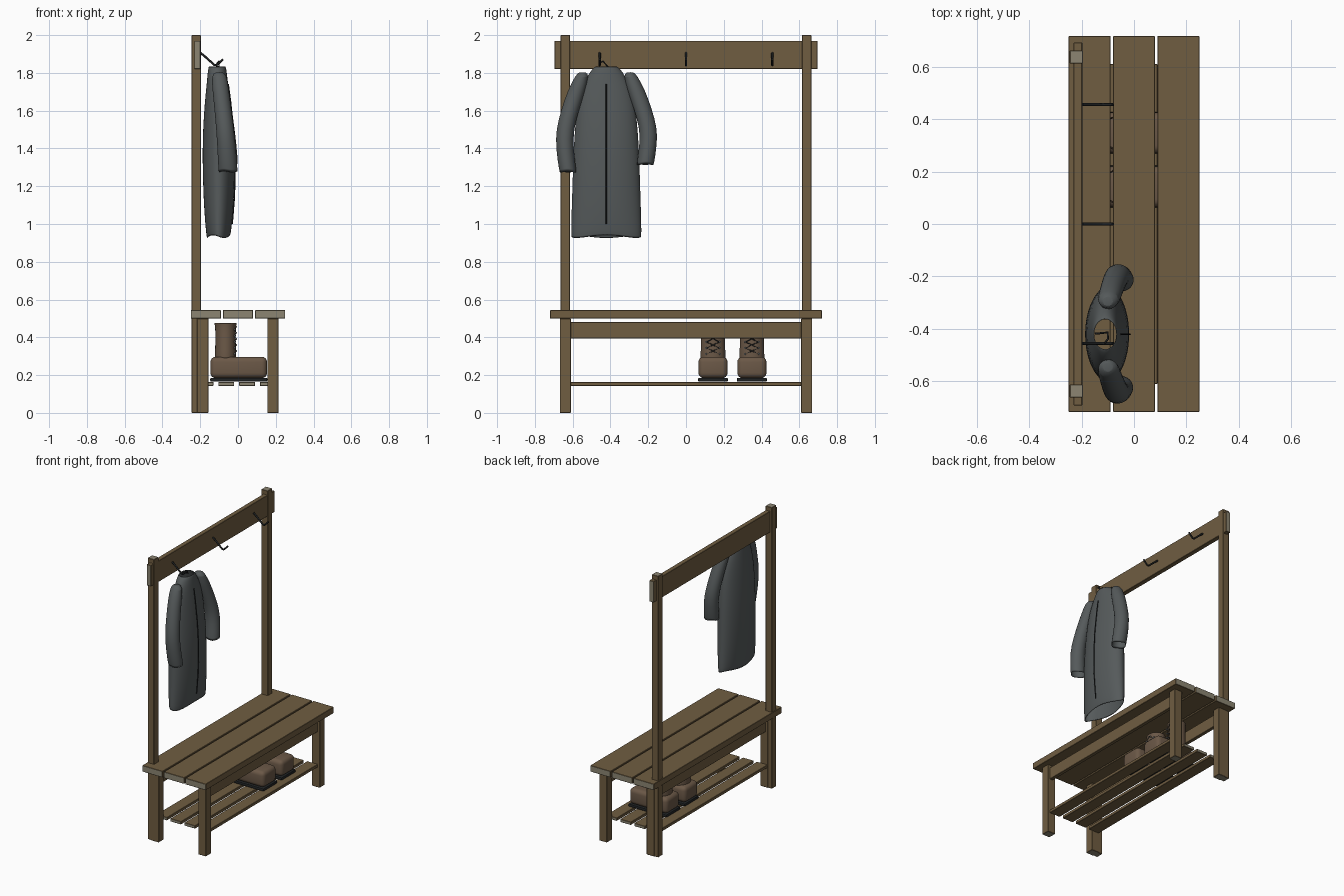
import bpy, bmesh
from math import cos, sin, pi
from mathutils import Vector

cube = bpy.data.objects.get("Cube")
if cube:
    bpy.data.objects.remove(cube)


def material(name, rgb):
    m = bpy.data.materials.new(name)
    m.use_nodes = True
    m.diffuse_color = (*rgb, 1)
    m.node_tree.nodes["Principled BSDF"].inputs["Base Color"].default_value = (*rgb, 1)
    return m


WOOD = material("brown wood", (0.162, 0.110, 0.053))
GRAIN = material("pale end grain", (0.262, 0.235, 0.171))
CLOTH = material("grey cloth", (0.091, 0.102, 0.104))
LEATHER = material("brown leather", (0.147, 0.098, 0.063))
BLACK = material("black rubber and iron", (0.014, 0.016, 0.017))
STEEL = material("grey steel", (0.25, 0.25, 0.24))


def finish(bm, name, mats, smooth=False):
    bmesh.ops.recalc_face_normals(bm, faces=bm.faces)
    me = bpy.data.meshes.new(name)
    bm.to_mesh(me)
    bm.free()
    for m in mats:
        me.materials.append(m)
    ob = bpy.data.objects.new(name, me)
    bpy.context.collection.objects.link(ob)
    if smooth:
        shade(ob)
    return ob


def shade(ob):
    bpy.ops.object.select_all(action='DESELECT')
    ob.select_set(True)
    bpy.context.view_layer.objects.active = ob
    bpy.ops.object.shade_smooth_by_angle()


def box(name, x, y, z, mats, bevel=0.0, segments=1, long_axis=None):
    """Box from ranges; faces across long_axis take the second material."""
    bm = bmesh.new()
    bmesh.ops.create_cube(bm, size=1)
    for v in bm.verts:
        v.co = [r[0] + (c + 0.5) * (r[1] - r[0]) for c, r in zip(v.co, (x, y, z))]
    if bevel:
        bmesh.ops.bevel(bm, geom=bm.edges[:], offset=bevel, segments=segments,
                        profile=0.5, affect='EDGES')
    bm.normal_update()
    if long_axis is not None:
        for f in bm.faces:
            f.material_index = int(abs(f.normal[long_axis]) > 0.9)
    return finish(bm, name, mats, segments > 1)


def timber(name, x, y, z, axis):
    return box(name, x, y, z, [WOOD, GRAIN], 0.002, 1, axis)


def loft(name, rings, mat, sides=24, wave=0.0, cap_first=False, thick=0.004):
    """Skin through horizontal ellipses given as (x, y, z, half x, half y)."""
    bm = bmesh.new()
    loops = []
    for i, (x, y, z, rx, ry) in enumerate(rings):
        w = wave if i == len(rings) - 1 else 0
        angles = [2 * pi * k / sides for k in range(sides)]
        loops.append([bm.verts.new((x + rx * cos(a), y + ry * sin(a), z + w * cos(3 * a)))
                      for a in angles])
    for a, b in zip(loops, loops[1:]):
        for k in range(sides):
            n = (k + 1) % sides
            bm.faces.new((a[k], a[n], b[n], b[k]))
    if cap_first:
        bm.faces.new(loops[0])
    ob = finish(bm, name, [mat])
    shell = ob.modifiers.new("shell", 'SOLIDIFY')
    shell.thickness = thick
    sub = ob.modifiers.new("smooth", 'SUBSURF')
    sub.levels = sub.render_levels = 1
    shade(ob)
    return ob


def rod(name, points, radius, mat):
    cu = bpy.data.curves.new(name, 'CURVE')
    cu.dimensions = '3D'
    cu.bevel_depth = radius
    cu.bevel_resolution = 2
    cu.use_fill_caps = True
    sp = cu.splines.new('POLY')
    sp.points.add(len(points) - 1)
    for p, co in zip(sp.points, points):
        p.co = (*co, 1)
    cu.materials.append(mat)
    ob = bpy.data.objects.new(name, cu)
    bpy.context.collection.objects.link(ob)
    bpy.ops.object.select_all(action='DESELECT')
    ob.select_set(True)
    bpy.context.view_layer.objects.active = ob
    bpy.ops.object.convert(target='MESH')
    return ob


# Bench frame: posts, legs and aprons
for side, s in (("right", -1), ("left", 1)):
    post_y = sorted((s * 0.614, s * 0.664))
    leg_y = sorted((s * 0.61, s * 0.668))
    timber(f"{side}_post", (-0.246, -0.196), post_y, (0, 2), 2)
    timber(f"{side}_back_leg", (-0.217, -0.157), leg_y, (0, 0.5), 2)
    timber(f"{side}_front_leg", (0.155, 0.215), leg_y, (0, 0.5), 2)
for name, x in (("front_apron", 0.175), ("back_apron", -0.2)):
    timber(name, (x, x + 0.025), (-0.612, 0.612), (0.395, 0.48), 1)

# Seat boards, shelf slats and coat rail
for i in (-1, 0, 1):
    timber(f"seat_board_{i + 2}", (i * 0.17 - 0.08, i * 0.17 + 0.08), (-0.72, 0.72), (0.5, 0.544), 1)
for i in range(4):
    x = -0.172 + 0.11 * i
    timber(f"shelf_slat_{i + 1}", (x - 0.042, x + 0.042), (-0.612, 0.612), (0.143, 0.164), 1)
timber("coat_rail", (-0.231, -0.198), (-0.695, 0.695), (1.82, 1.97), 1)

# Coat hooks
for i, y in enumerate((-0.457, 0, 0.457)):
    rod(f"hook_{i + 1}", [(-0.198, y, 1.905), (-0.182, y, 1.893), (-0.125, y, 1.842),
                          (-0.113, y, 1.840), (-0.08, y, 1.872)], 0.006, BLACK)

# Coat body: (z, back x, front x, half width)
CY = -0.422
body = [(1.835, -0.155, -0.065, 0.058), (1.81, -0.16, -0.06, 0.085), (1.74, -0.166, -0.052, 0.125),
        (1.65, -0.176, -0.04, 0.152), (1.5, -0.186, -0.024, 0.168), (1.35, -0.189, -0.016, 0.176),
        (1.15, -0.184, -0.019, 0.182), (1.0, -0.174, -0.031, 0.187), (0.93, -0.166, -0.04, 0.187)]
loft("coat_body", [((b + f) / 2, CY, z, (f - b) / 2, w) for z, b, f, w in body], CLOTH, 28, 0.008)
front = [(f + 0.001, CY, z) for z, b, f, w in body[2:-1]]
rod("coat_front_seam", front, 0.003, BLACK)
rod("coat_loop", [(-0.112, -0.457, 1.85), (-0.1, -0.44, 1.862), (-0.1, -0.415, 1.835),
                  (-0.148, -0.42, 1.825)], 0.004, BLACK)

# Coat sleeves: (x, y, z) of the centre line
sleeves = {
    "right_sleeve": [(-0.1, -0.548, 1.79), (-0.092, -0.578, 1.71), (-0.08, -0.612, 1.61),
                     (-0.068, -0.642, 1.5), (-0.06, -0.643, 1.4), (-0.052, -0.624, 1.27)],
    "left_sleeve": [(-0.1, -0.296, 1.79), (-0.09, -0.265, 1.71), (-0.078, -0.228, 1.61),
                    (-0.066, -0.2, 1.51), (-0.058, -0.198, 1.43), (-0.05, -0.216, 1.31)],
}
for name, path in sleeves.items():
    x, y, z = path[0]
    rings = [(x, y, z + 0.014, 0.018, 0.018)]
    for i, p in enumerate(path):
        rings.append((*p, 0.042 + 0.002 * i, 0.036 if i == 0 else 0.049 - 0.0005 * i))
    loft(name, rings, CLOTH, 16, 0.004, True)

# Boots
for i, y in enumerate((0.143, 0.349)):
    tag = f"boot_{i + 1}"
    box(tag + "_sole", (-0.147, 0.156), (y - 0.08, y + 0.08), (0.165, 0.186), [BLACK], 0.008, 2)
    box(tag + "_foot", (-0.146, 0.154), (y - 0.077, y + 0.077), (0.184, 0.297), [LEATHER], 0.028, 4)
    loft(tag + "_shaft", [(-0.066, y, z, rx, ry) for z, rx, ry in
                          ((0.475, 0.062, 0.066), (0.465, 0.055, 0.062), (0.38, 0.054, 0.064),
                           (0.28, 0.058, 0.068))], LEATHER, 20)
    # Crossed laces and eyelets climbing the shaft front
    for k in range(5):
        z = 0.312 + 0.032 * k
        for s in (-1, 1):
            rod(f"{tag}_lace", [(-0.02, y + s * 0.032, z), (-0.008, y, z + 0.016),
                                (-0.02, y - s * 0.032, z + 0.03)], 0.0025, BLACK)
            c = Vector((-0.019, y + s * 0.036, z))
            rod(f"{tag}_eyelet", [c, c + Vector((0.006, s * 0.003, 0))], 0.005, STEEL)
